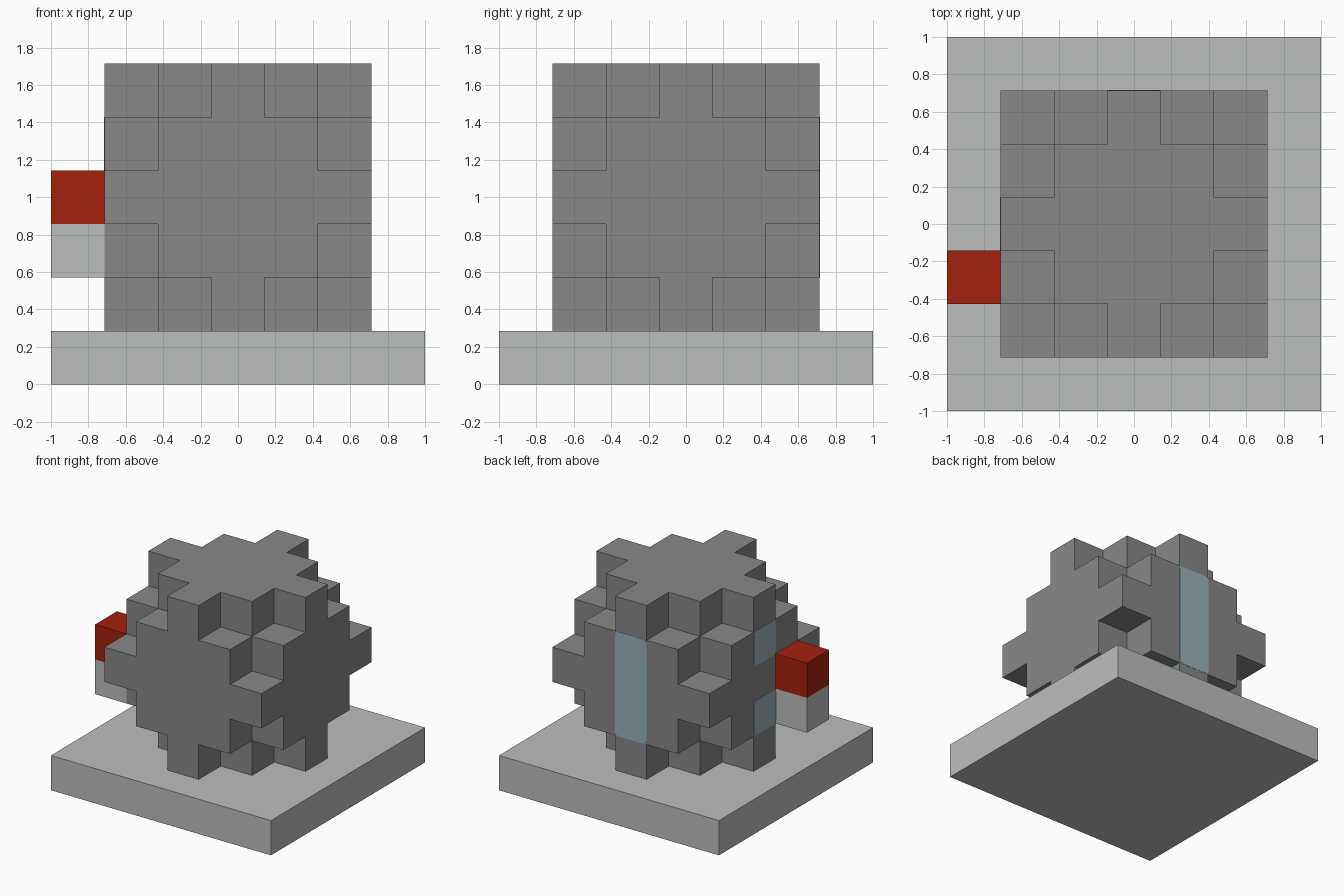
import bpy
import bmesh
from itertools import product
from mathutils import Matrix, Vector

U = 2 / 7          # side of one block
MID = 3.5 * U      # height of the body centre
THIN = 0.004       # thickness of the window plates

cube = bpy.data.objects.get("Cube")
if cube:
    bpy.data.objects.remove(cube, do_unlink=True)


def material(name, rgb):
    m = bpy.data.materials.new(name)
    m.use_nodes = True
    m.diffuse_color = (*rgb, 1)
    m.node_tree.nodes["Principled BSDF"].inputs["Base Color"].default_value = (*rgb, 1)
    return m


dark_grey = material("dark grey", (0.246, 0.246, 0.246))
light_grey = material("light grey", (0.497, 0.521, 0.515))
red = material("red", (0.381, 0.015, 0.004))
pale_blue = material("pale blue", (0.323, 0.445, 0.497))


def finish(name, bm, mat):
    bmesh.ops.recalc_face_normals(bm, faces=bm.faces)
    mesh = bpy.data.meshes.new(name)
    bm.to_mesh(mesh)
    bm.free()
    mesh.materials.append(mat)
    obj = bpy.data.objects.new(name, mesh)
    bpy.context.collection.objects.link(obj)
    return obj


def box(name, centre, size, mat, round_axis=None):
    """Box; edges along round_axis are rounded when it is given."""
    bm = bmesh.new()
    bmesh.ops.create_cube(bm, size=1, matrix=Matrix.Translation(centre) @ Matrix.Diagonal((*size, 1)))
    if round_axis is not None:
        edges = [e for e in bm.edges
                 if abs((e.verts[0].co - e.verts[1].co).normalized()[round_axis]) > 0.9]
        bmesh.ops.bevel(bm, geom=edges, offset=0.03, segments=3, profile=0.5, affect='EDGES')
    return finish(name, bm, mat)


# Stepped body: blocks whose grid distance from the centre is at most four
cells = {c for c in product(range(-2, 3), repeat=3) if sum(map(abs, c)) <= 4}
bm = bmesh.new()
for cell in cells:
    for axis, sign in product(range(3), (-1, 1)):
        n = Vector((0, 0, 0))
        n[axis] = sign
        if tuple(int(a + b) for a, b in zip(cell, n)) in cells:
            continue
        s = Vector((0, 0, 0))
        s[(axis + 1) % 3] = 0.5
        t = n.cross(s)
        middle = Vector(cell) + n / 2
        corners = (middle + s + t, middle - s + t, middle - s - t, middle + s - t)
        bm.faces.new([bm.verts.new(p * U + Vector((0, 0, MID))) for p in corners])
bmesh.ops.remove_doubles(bm, verts=bm.verts, dist=0.001)
finish("stepped_body", bm, dark_grey)

# Ground slab
box("base_slab", (0, 0, U / 2), (2, 2, U), light_grey)

# Side bracket with its red block on top
box("side_bracket", (-3 * U, -U, MID - U), (U, U, U), light_grey)
box("red_block", (-3 * U, -U, MID), (U, U, U), red)

# Windows: a tall one at the back, two small ones on the -x side
face = 2.5 * U
box("back_window", (0, face, MID), (U, THIN, 3 * U), pale_blue, round_axis=1)
for label, step in (("upper", 1), ("lower", -1)):
    box(label + "_side_window", (-face, 0, MID + step * U), (THIN, U, U), pale_blue, round_axis=0)
